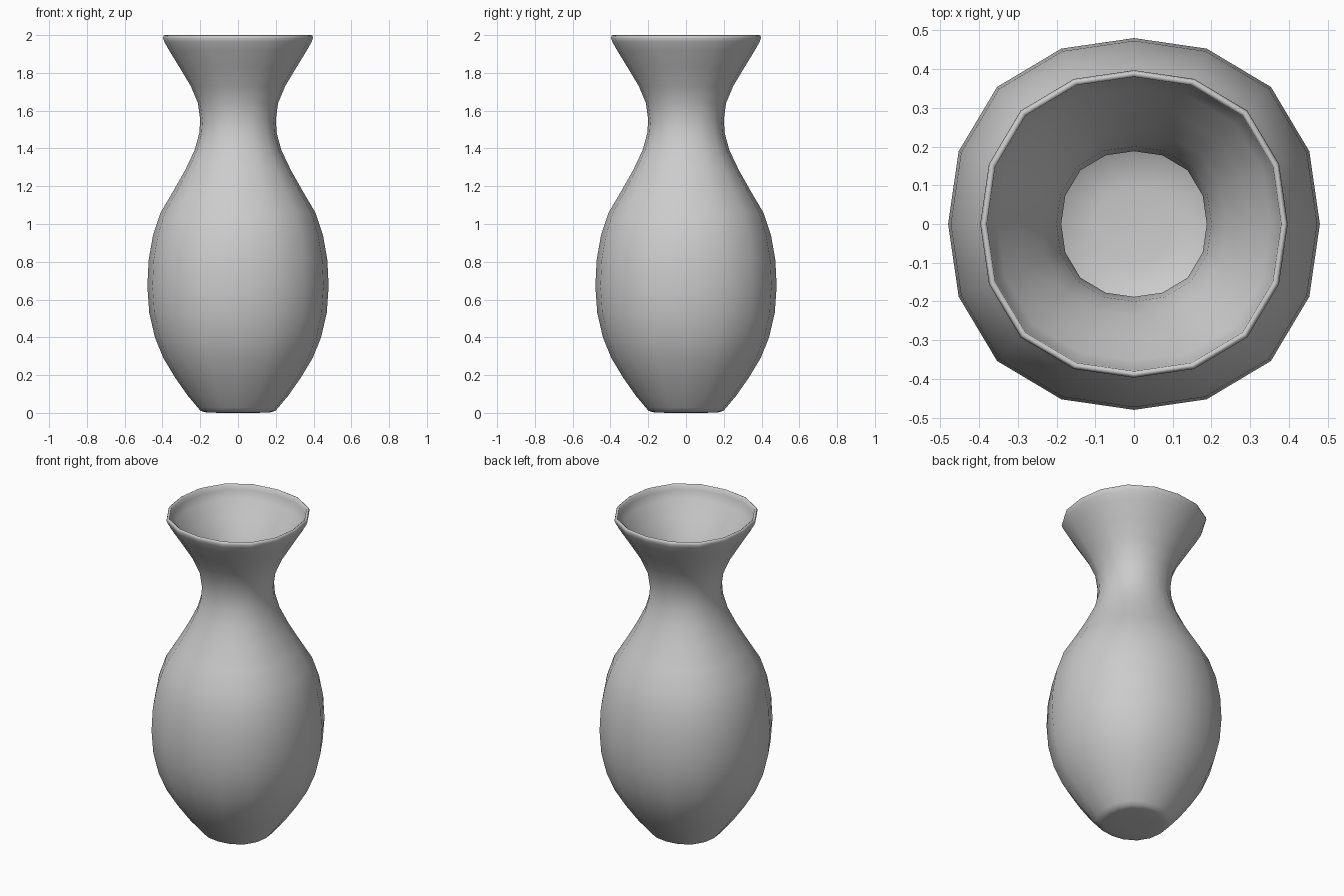
import bpy, bmesh, math

if "Cube" in bpy.data.objects:
    bpy.data.objects.remove(bpy.data.objects["Cube"])

SIDES = 16
WALL = 0.012

# Outer profile (radius, height), from base edge to rim
outer = [(0.10, 0.0), (0.17, 0.003), (0.197, 0.01), (0.212, 0.027), (0.265, 0.09),
         (0.335, 0.19), (0.395, 0.29), (0.44, 0.40), (0.47, 0.53), (0.48, 0.67),
         (0.473, 0.81), (0.45, 0.94), (0.41, 1.06), (0.345, 1.17), (0.28, 1.285),
         (0.23, 1.39), (0.205, 1.48), (0.20, 1.55), (0.212, 1.64), (0.25, 1.73),
         (0.31, 1.83), (0.365, 1.92), (0.39, 1.965), (0.397, 1.985)]
rim = [(0.394, 1.997), (0.388, 2.0), (0.380, 1.995)]
# Inner wall follows the outer one
inner = [(r - WALL, max(z, 0.015) + (0.003 if z < 0.05 else 0))
         for r, z in reversed(outer[3:-1])] + [(0.10, 0.015)]


def ring(bm, r, z):
    # slightly squared circle, fuller on the diagonals
    verts = []
    for i in range(SIDES):
        a = 2 * math.pi * i / SIDES
        q = r * (1 + 0.042 * math.sin(2 * a) ** 2)
        verts.append(bm.verts.new((q * math.cos(a), q * math.sin(a), z)))
    return verts


# Vase body: lathe the whole profile, close the base and inner floor
bm = bmesh.new()
rings = [ring(bm, r, z) for r, z in outer + rim + inner]
for a, b in zip(rings, rings[1:]):
    for i in range(SIDES):
        j = (i + 1) % SIDES
        bm.faces.new((a[i], a[j], b[j], b[i]))
bm.faces.new(list(reversed(rings[0])))
bm.faces.new(rings[-1])
bmesh.ops.recalc_face_normals(bm, faces=bm.faces)
for f in bm.faces:
    f.smooth = True

mesh = bpy.data.meshes.new("vase")
bm.to_mesh(mesh)
bm.free()
vase = bpy.data.objects.new("vase", mesh)
bpy.context.collection.objects.link(vase)
